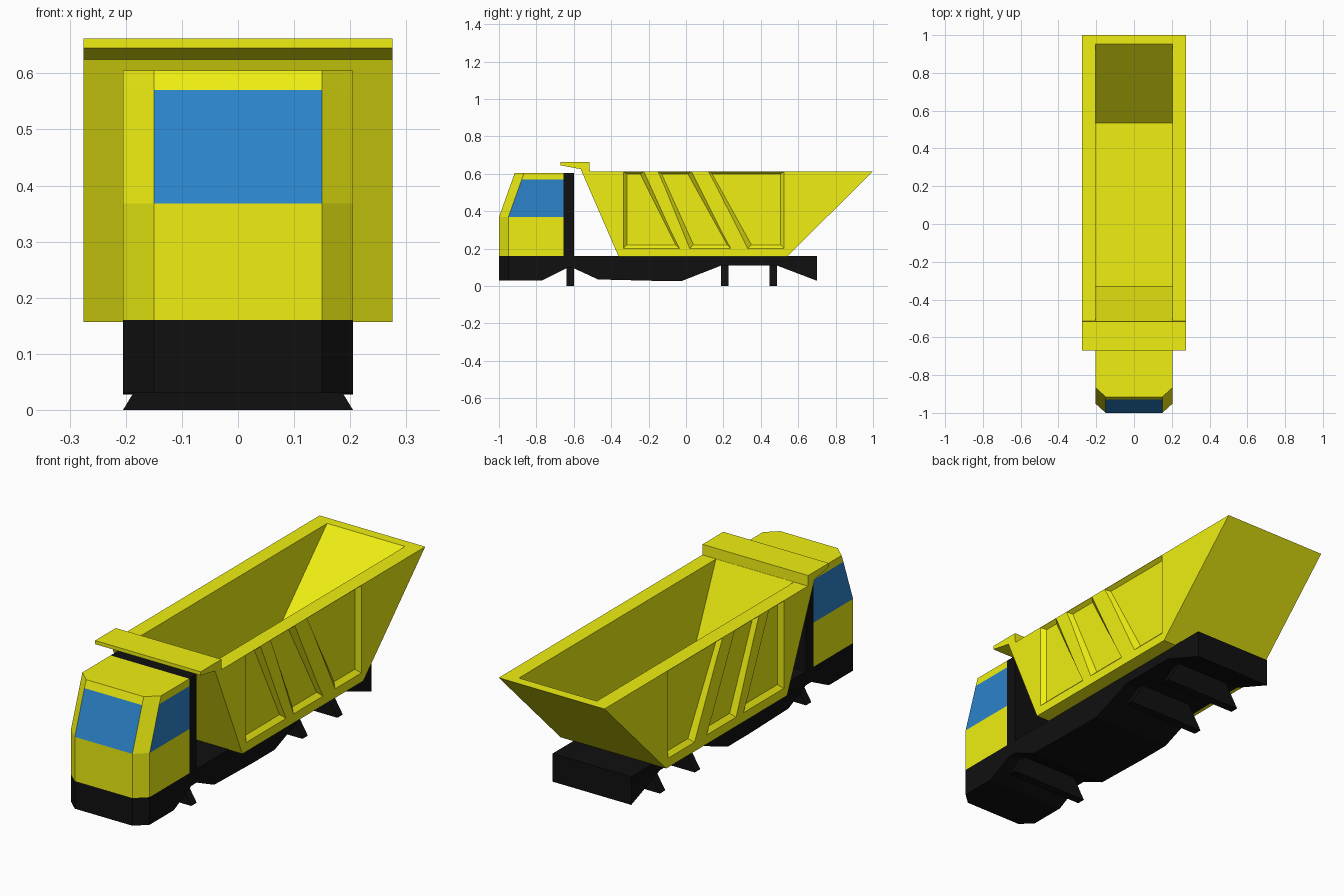
import bpy, bmesh

if "Cube" in bpy.data.objects:
    bpy.data.objects.remove(bpy.data.objects["Cube"])


def material(name, rgb):
    m = bpy.data.materials.new(name)
    m.diffuse_color = (*rgb, 1)
    m.use_nodes = True
    m.node_tree.nodes["Principled BSDF"].inputs["Base Color"].default_value = m.diffuse_color
    return m


YELLOW = material("yellow_paint", (0.86, 0.86, 0.006))
BLACK = material("black_chassis", (0.005, 0.005, 0.005))
BLUE = material("window_blue", (0.025, 0.23, 0.6))


def make(name, verts, faces, mats):
    bm = bmesh.new()
    vs = [bm.verts.new(v) for v in verts]
    for f in faces:
        bm.faces.new([vs[i] for i in f])
    bmesh.ops.recalc_face_normals(bm, faces=bm.faces)
    mesh = bpy.data.meshes.new(name)
    bm.to_mesh(mesh)
    bm.free()
    for m in mats:
        mesh.materials.append(m)
    ob = bpy.data.objects.new(name, mesh)
    bpy.context.collection.objects.link(ob)
    return ob


def loft(name, rings, mats):
    """Skin a row of equal-sized rings and cap both ends."""
    n = len(rings[0])
    faces = [[a * n + i, a * n + (i + 1) % n, (a + 1) * n + (i + 1) % n, (a + 1) * n + i]
             for a in range(len(rings) - 1) for i in range(n)]
    faces += [list(range(n)), list(range((len(rings) - 1) * n, len(rings) * n))]
    return make(name, [v for r in rings for v in r], faces, mats)


def ring_xz(y, w, z0, z1, w0=None):
    w0 = w if w0 is None else w0
    return [(-w0, y, z0), (w0, y, z0), (w, y, z1), (-w, y, z1)]


# Chassis: stations along y with half width and underside height
stations = [(-1, .15, .03), (-.95, .205, .03), (-.77, .205, .03), (-.64, .205, .095),
            (-.60, .205, .095), (-.47, .205, .035), (-.18, .205, .028), (-.02, .205, .028),
            (.19, .205, .11), (.485, .205, .11), (.70, .205, .028)]
loft("chassis", [ring_xz(y, w, z, .16) for y, w, z in stations], [BLACK])

# Axle plates, wider at the bottom
for i, y in enumerate((-.62, .207, .467)):
    loft(f"axle_{i + 1}", [ring_xz(y + s * .02, .135, 0, .115, .205) for s in (-1, 1)], [BLACK])


# Cab with chamfered front corners and sloped windscreen
def cab_ring(z, yf):
    return [(-.15, yf, z), (.15, yf, z), (.205, yf + .05, z),
            (.205, -.655, z), (-.205, -.655, z), (-.205, yf + .05, z)]


cab = loft("cab", [cab_ring(.16, -1), cab_ring(.368, -1), cab_ring(.57, -.928),
                   cab_ring(.605, -.915)], [YELLOW, BLUE])
for side in (0, 2, 4):
    cab.data.polygons[6 + side].material_index = 1

# Black wall behind the cab
loft("cab_rear_panel", [ring_xz(y, .205, .158, .605) for y in (-.655, -.60)], [BLACK])


# Dump bed: hollow tub with sloped ends
def tub(w, b0, b1, zb, t0, t1, zt):
    return [(-w, b0, zb), (w, b0, zb), (w, b1, zb), (-w, b1, zb),
            (-w, t0, zt), (w, t0, zt), (w, t1, zt), (-w, t1, zt)]


verts = tub(.275, -.36, .54, .157, -.558, 1, .613) + tub(.203, -.33, .535, .197, -.513, .953, .613)
faces = [[0, 1, 2, 3], [8, 9, 10, 11]]
for i in range(4):
    j = (i + 1) % 4
    faces += [[i, j, j + 4, i + 4], [i + 8, j + 8, j + 12, i + 12], [i + 4, j + 4, j + 12, i + 12]]
bed = make("dump_bed", verts, faces, [YELLOW])

# Recessed side panels: y at bottom (start, end) and top (start, end)
panels = [(-.335, -.035, -.335, -.225), (.02, .24, -.15, .03), (.33, .525, .12, .525)]
cv, cf = [], []
for s in (-1, 1):
    for b0, b1, t0, t1 in panels:
        k = len(cv)
        for x, d in ((.28, -.005), (.255, .02)):
            cv += [(s * x, b0 + d, .2 + d), (s * x, b1 - d, .2 + d),
                   (s * x, t1 - d, .611 - d * .6), (s * x, t0 + d, .611 - d * .6)]
        cf += [[k, k + 1, k + 2, k + 3], [k + 4, k + 5, k + 6, k + 7]]
        cf += [[k + i, k + (i + 1) % 4, k + 4 + (i + 1) % 4, k + 4 + i] for i in range(4)]
cutter = make("panel_cutter", cv, cf, [YELLOW])
cutter.hide_render = True
mod = bed.modifiers.new("panels", 'BOOLEAN')
mod.operation = 'DIFFERENCE'
mod.solver = 'EXACT'
mod.object = cutter
bpy.context.view_layer.objects.active = bed
bpy.ops.object.modifier_apply(modifier=mod.name)
bpy.data.objects.remove(cutter)

# Canopy over the cab gap
profile = [(-.67, .662), (-.516, .662), (-.514, .608), (-.556, .608), (-.563, .625), (-.67, .645)]
loft("bed_canopy", [[(x, y, z) for y, z in profile] for x in (-.275, .275)], [YELLOW])
